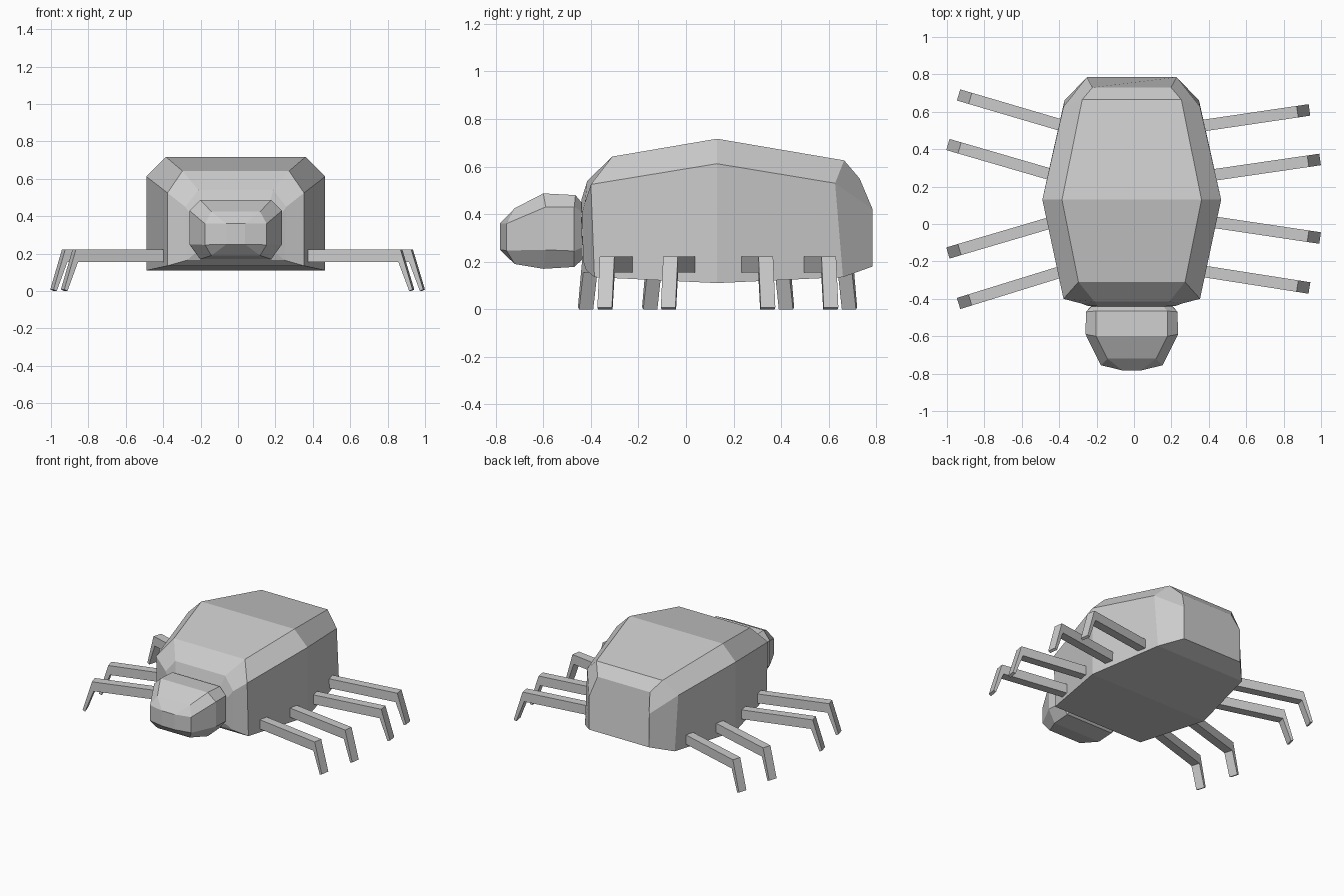
import bpy, bmesh
from mathutils import Vector

if "Cube" in bpy.data.objects:
    bpy.data.objects.remove(bpy.data.objects["Cube"])

CX = -0.012  # centre line of body and head


def finish(name, bm):
    bmesh.ops.remove_doubles(bm, verts=bm.verts, dist=1e-4)
    bmesh.ops.recalc_face_normals(bm, faces=bm.faces)
    me = bpy.data.meshes.new(name)
    bm.to_mesh(me)
    bm.free()
    ob = bpy.data.objects.new(name, me)
    bpy.context.collection.objects.link(ob)
    return ob


def loft(name, rings):
    """Skin half-profiles (bottom to top, x > 0), mirrored into full rings."""
    bm = bmesh.new()
    loops = []
    for half in rings:
        pts = half + [(-x, y, z) for x, y, z in reversed(half)]
        loops.append([bm.verts.new((x + CX, y, z)) for x, y, z in pts])
    for a, b in zip(loops, loops[1:]):
        n = len(a)
        for i in range(n):
            j = (i + 1) % n
            bm.faces.new((a[i], a[j], b[j], b[i]))
    bm.faces.new(loops[0])
    bm.faces.new(loops[-1])
    return finish(name, bm)


# Body shell: bottom edge, shoulder and top edge of each section
loft("body", [
    [(.22, -.432, .20), (.235, -.438, .40), (.18, -.44, .46)],
    [(.26, -.42, .165), (.27, -.425, .45), (.20, -.415, .54)],
    [(.365, -.385, .135), (.365, -.40, .525), (.285, -.31, .642)],
    [(.478, .13, .11), (.478, .13, .612), (.373, .13, .717)],
    [(.36, .66, .135), (.365, .627, .53), (.265, .665, .626)],
    [(.24, .785, .18), (.24, .785, .42), (.21, .73, .55)],
])

# Head: chamfered block tapering to a blunt snout
loft("head", [
    [(.18, -.435, .21), (.215, -.435, .26), (.215, -.44, .41), (.17, -.44, .45)],
    [(.19, -.47, .178), (.245, -.47, .245), (.245, -.47, .43), (.19, -.465, .48)],
    [(.19, -.60, .17), (.247, -.59, .25), (.247, -.59, .43), (.19, -.60, .487)],
    [(.13, -.72, .19), (.165, -.755, .247), (.165, -.755, .36), (.13, -.72, .425)],
    [(.05, -.783, .25), (.05, -.783, .25), (.05, -.783, .36), (.05, -.783, .36)],
])


# Legs: flat bent profile extruded to the leg width
def leg(name, root, foot, width=0.062):
    root, foot = Vector(root), Vector(foot)
    d = (foot - root).normalized()
    side = Vector((-d.y, d.x)) * width / 2
    end = (foot - root).length
    knee = end - 0.065
    profile = [(-.04, .155), (-.04, .222), (knee, .222), (end, .008),
               (end - .018, 0), (knee + .0, .155)]
    profile[-1] = (knee - .012, .155)
    bm = bmesh.new()
    loops = []
    for s in (-1, 1):
        loop = []
        for u, z in profile:
            p = root + d * u + side * s
            loop.append(bm.verts.new((p.x, p.y, z)))
        loops.append(loop)
        bm.faces.new(loop)
    a, b = loops
    for i in range(len(a)):
        j = (i + 1) % len(a)
        bm.faces.new((a[i], a[j], b[j], b[i]))
    return finish(name, bm)


# root x, root y, foot x, then foot y on the left and on the right
for i, (rx, ry, fx, left_y, right_y) in enumerate([
        (.395, -.257, .938, -.425, -.342),
        (.445, .007, .995, -.155, -.075),
        (.445, .265, .995, .425, .345),
        (.395, .53, .938, .69, .61)], 1):
    leg(f"left_leg_{i}", (-rx, ry), (-fx, left_y))
    leg(f"right_leg_{i}", (rx, ry), (fx, right_y))
